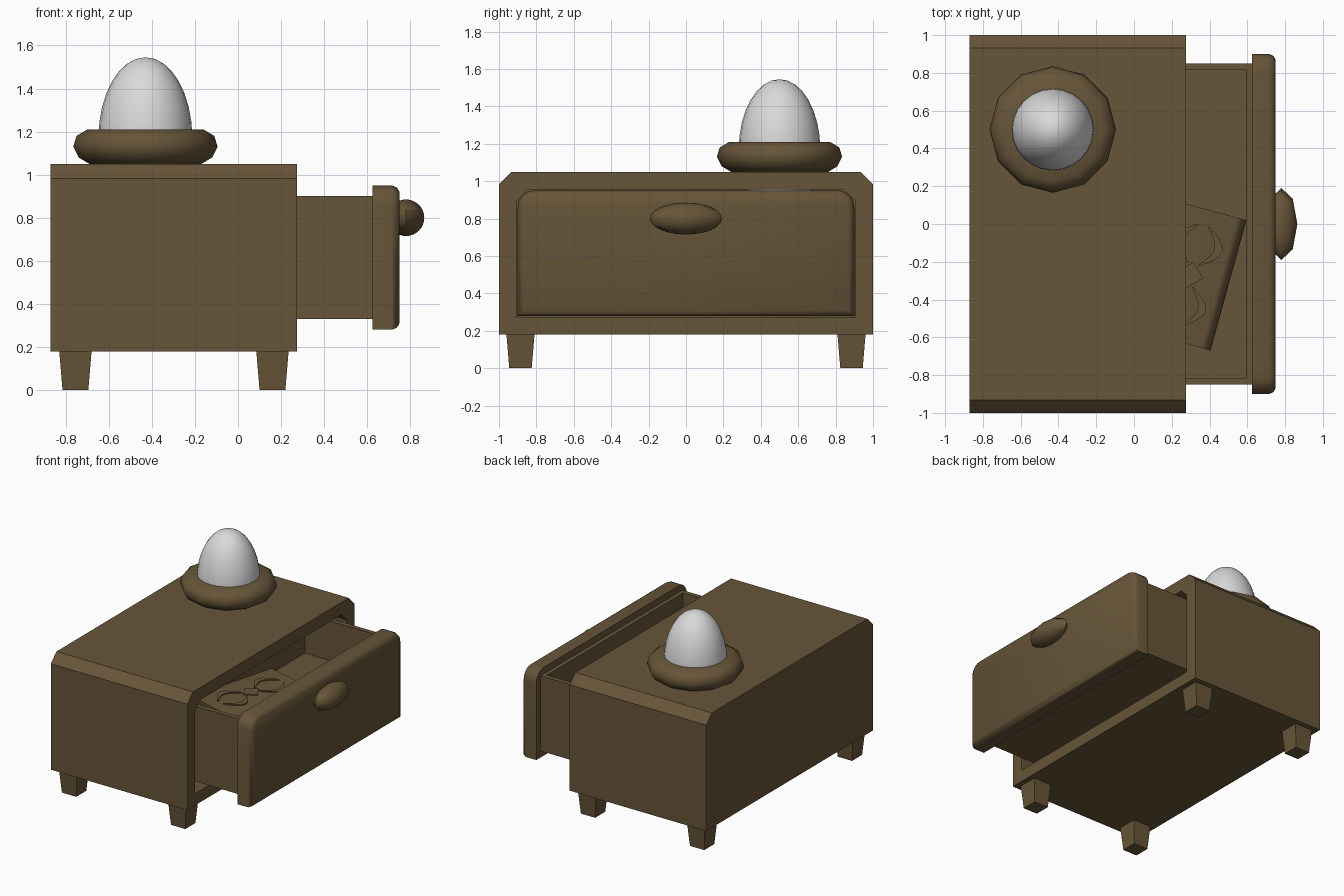
import bpy, bmesh
from math import sin, cos, pi, radians
from mathutils import Matrix, Vector

old = bpy.data.objects.get("Cube")
if old:
    bpy.data.objects.remove(old, do_unlink=True)


def material(name, color):
    m = bpy.data.materials.new(name)
    m.use_nodes = True
    m.diffuse_color = (*color, 1)
    m.node_tree.nodes["Principled BSDF"].inputs["Base Color"].default_value = (*color, 1)
    return m


wood = material("brown wood", (0.135, 0.09, 0.04))
white = material("pale white", (0.7, 0.7, 0.7))


def finish(name, bm, mat, angle=0, matrix=None):
    """Turn a bmesh into a named object, smoothed below the given angle."""
    bmesh.ops.recalc_face_normals(bm, faces=bm.faces)
    if matrix:
        bm.transform(matrix)
    me = bpy.data.meshes.new(name)
    bm.to_mesh(me)
    bm.free()
    ob = bpy.data.objects.new(name, me)
    bpy.context.collection.objects.link(ob)
    me.materials.append(mat)
    if angle:
        bpy.ops.object.select_all(action="DESELECT")
        ob.select_set(True)
        bpy.context.view_layer.objects.active = ob
        bpy.ops.object.shade_smooth_by_angle(angle=radians(angle))
    return ob


def loft(name, loops, mat=wood, angle=0, matrix=None):
    """Bridge matching closed loops and cap both ends."""
    bm = bmesh.new()
    rings = [[bm.verts.new(p) for p in loop] for loop in loops]
    for a, b in zip(rings, rings[1:]):
        for i in range(len(a)):
            j = (i + 1) % len(a)
            bm.faces.new((a[i], a[j], b[j], b[i]))
    bm.faces.new(rings[0])
    bm.faces.new(rings[-1])
    return finish(name, bm, mat, angle, matrix)


def rect(x0, x1, y0, y1, z):
    return [(x0, y0, z), (x1, y0, z), (x1, y1, z), (x0, y1, z)]


def arch(x, half, low, high, r, steps=1):
    """Upright outline at x with cut or rounded top corners."""
    pts = [(x, -half, low), (x, half, low)]
    for k in range(2 * steps + 2):
        side = 1 if k <= steps else -1
        a = (k if side > 0 else k - 1) * pi / (2 * steps)
        pts.append((x, side * (half - r) + r * cos(a), high - r + r * sin(a)))
    return pts


# Hollow cabinet, open at the drawer side
loft("cabinet", [
    arch(-0.87, 1.0, 0.18, 1.05, 0.067),
    arch(0.275, 1.0, 0.18, 1.05, 0.067),
    arch(0.275, 0.905, 0.27, 0.955, 0.06),
    arch(-0.78, 0.905, 0.27, 0.955, 0.06)])

# Tapered legs
for xn, cx in (("back", -0.755), ("front", 0.16)):
    for yn, cy in (("left", 0.885), ("right", -0.885)):
        loft(f"{xn}_{yn}_leg", [
            rect(cx - h, cx + h, cy - h, cy + h, z)
            for h, z in ((0.06, 0), (0.075, 0.18))])

# Drawer tray with a raised floor
loft("drawer_tray", [
    rect(-0.05, 0.63, -0.85, 0.85, 0.33),
    rect(-0.05, 0.63, -0.85, 0.85, 0.90),
    rect(-0.01, 0.595, -0.815, 0.815, 0.90),
    rect(-0.01, 0.595, -0.815, 0.815, 0.60)])

# Drawer front with softened outer rim
loft("drawer_front", [
    arch(x, 0.9 - d, 0.28 + d, 0.95 - d, 0.09 - d, 5)
    for x, d in ((0.625, 0), (0.715, 0), (0.738, 0.01), (0.75, 0.03))], angle=50)

# Drawer knob
bm = bmesh.new()
bmesh.ops.create_uvsphere(bm, u_segments=8, v_segments=16, radius=1)
finish("drawer_knob", bm, wood, 50,
       Matrix.Translation((0.78, 0, 0.8)) @ Matrix.Diagonal((0.085, 0.19, 0.085, 1)))

# Turned book: local x runs along the width, local y along the spine
place = Matrix.Translation((0.5, -0.325, 0.6)) @ Matrix.Rotation(radians(-15.4), 4, "Z")
L, T, W = 0.358, 0.2, 0.42


def spine(r, inset):
    """Half oval spine outline from bottom to top."""
    return [(-0.05 + (0.05 - inset) * cos(a), T / 2 + r * sin(a))
            for a in [(-0.5 + k / 8) * pi for k in range(9)]]


cover = spine(T / 2, 0) + [(-W, T), (-W, T - 0.02)]
cover += list(reversed(spine(T / 2 - 0.02, 0.02))) + [(-W, 0.02), (-W, 0)]
loft("book_cover", [[(x, s * L, z) for x, z in cover] for s in (-1, 1)],
     angle=35, matrix=place)
loft("book_pages", [rect(-W + 0.02, -0.03, -L + 0.02, L - 0.02, z)
                    for z in (0.02, T - 0.02)], matrix=place)


# Raised ornament on the cover: a diamond between curved leaves
def plate(name, pts):
    loft(name, [[(x, y, z) for x, y in pts] for z in (T - 0.002, T + 0.008)], matrix=place)


plate("book_diamond", [(-0.14, 0), (-0.21, 0.07), (-0.28, 0), (-0.21, -0.07)])
for side, label in ((1, "left"), (-1, "right")):
    for turn, part in ((1, "outer"), (-1, "inner")):
        path = []
        for edge in (1, -1):
            for k in range(7):
                t = k / 6 if edge > 0 else 1 - k / 6
                wide = edge * 0.022 * sin(pi * (0.1 + 0.8 * t))
                path.append((-0.21 + turn * (0.03 + 0.08 * sin(pi * t) + wide),
                             side * (0.06 + 0.21 * t)))
        plate(f"book_{part}_{label}_leaf", path)

# Twelve sided ring base on the top
ring = [(0.15, 1.05), (0.26, 1.05), (0.31, 1.08), (0.335, 1.13),
        (0.32, 1.18), (0.27, 1.21), (0.15, 1.21)]
spot = Vector((-0.43, 0.5, 0))
loft("lamp_base", [[(spot.x + r * cos(k * pi / 6), spot.y + r * sin(k * pi / 6), z)
                    for k in range(12)] for r, z in ring], angle=50)

# Egg shaped lamp globe
bm = bmesh.new()
bmesh.ops.create_uvsphere(bm, u_segments=24, v_segments=16, radius=1)
finish("lamp_globe", bm, white, 50,
       Matrix.Translation(spot + Vector((0, 0, 1.17))) @ Matrix.Diagonal((0.218, 0.218, 0.375, 1)))
